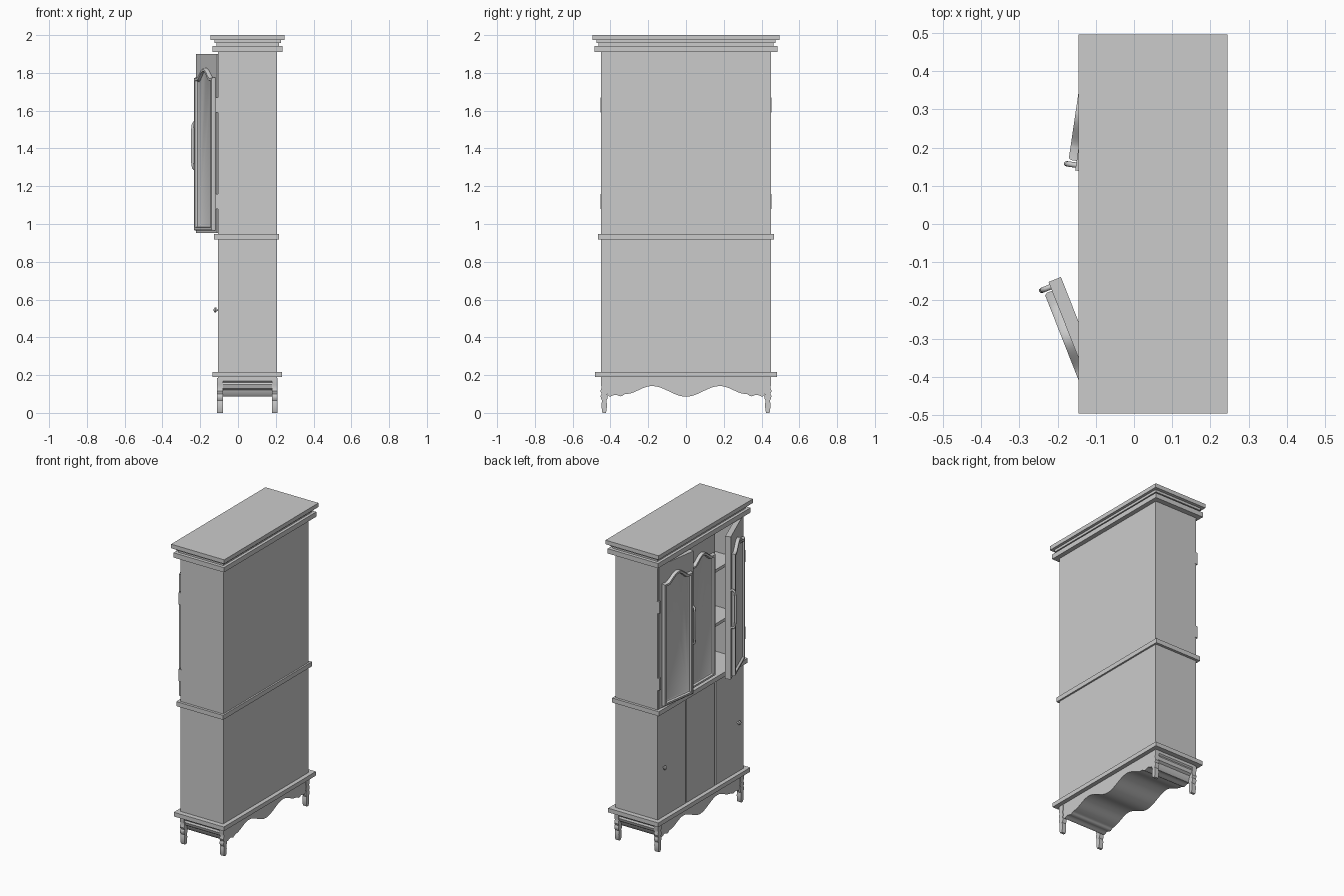
import bpy, bmesh, math
from mathutils import Vector

if "Cube" in bpy.data.objects:
    bpy.data.objects.remove(bpy.data.objects["Cube"])


def make(name, bm, smooth=False):
    bmesh.ops.recalc_face_normals(bm, faces=bm.faces)
    me = bpy.data.meshes.new(name)
    bm.to_mesh(me)
    bm.free()
    ob = bpy.data.objects.new(name, me)
    bpy.context.collection.objects.link(ob)
    if smooth:
        bpy.context.view_layer.objects.active = ob
        ob.select_set(True)
        bpy.ops.object.shade_smooth_by_angle(angle=math.radians(35))
        ob.select_set(False)
    return ob


def loft(name, loops, smooth=False):
    """Bridge equal-length closed loops and cap both ends."""
    bm = bmesh.new()
    rings = [[bm.verts.new(p) for p in lp] for lp in loops]
    n = len(rings[0])
    for a, b in zip(rings, rings[1:]):
        for i in range(n):
            j = (i + 1) % n
            bm.faces.new((a[i], a[j], b[j], b[i]))
    bm.faces.new(rings[0])
    bm.faces.new(rings[-1])
    return make(name, bm, smooth)


def box(name, x0, x1, y0, y1, z0, z1):
    rect = [(x0, y0), (x1, y0), (x1, y1), (x0, y1)]
    return loft(name, [[(x, y, z) for x, y in rect] for z in (z0, z1)])


def extrude_x(name, pts, x0, x1):
    return loft(name, [[(x, y, z) for y, z in pts] for x in (x0, x1)], True)


# Lower carcase with three flush front panels
box("lower_carcase", -0.098, 0.205, -0.448, 0.448, 0.2, 0.935)
for i, y in enumerate((-0.3, 0, 0.3)):
    w = 0.145 if i == 1 else 0.14
    box("lower_front_panel", -0.107, -0.09, y - w, y + w, 0.217, 0.92)

# Sides run full height, upper part is hollow with shelves
for s in (-1, 1):
    ys = sorted((s * 0.437, s * 0.45))
    box("side_panel", -0.107, 0.205, *ys, 0.2, 1.92)
box("back_panel", 0.19, 0.206, -0.448, 0.448, 0.2, 1.92)
box("upper_ceiling", -0.107, 0.205, -0.448, 0.448, 1.895, 1.92)
for z in (1.24, 1.6):
    box("shelf", -0.06, 0.195, -0.44, 0.44, z - 0.01, z + 0.01)

# Cornice and belt mouldings: x0, x1, half width, z0, z1
for name, x0, x1, h, z0, z1 in (
        ("cornice_lower", -0.134, 0.236, 0.485, 1.91, 1.942),
        ("cornice_neck", -0.115, 0.217, 0.463, 1.942, 1.957),
        ("cornice_step", -0.124, 0.227, 0.474, 1.957, 1.973),
        ("cornice_top", -0.145, 0.245, 0.495, 1.973, 2.0),
        ("waist_moulding", -0.127, 0.217, 0.467, 0.918, 0.948),
        ("base_moulding", -0.134, 0.234, 0.483, 0.189, 0.217)):
    box(name, x0, x1, -h, h, z0, z1)

# Scalloped skirt: half profile keys, eased and mirrored
keys = [(0, 0.086), (0.18, 0.142), (0.32, 0.1), (0.345, 0.088),
        (0.375, 0.096), (0.405, 0.086)]
half = []
for (ya, za), (yb, zb) in zip(keys, keys[1:]):
    n = 14 if yb - ya > 0.1 else 4
    for k in range(n):
        t = k / n
        half.append((ya + (yb - ya) * t,
                     za + (zb - za) * (1 - math.cos(math.pi * t)) / 2))
half += [(0.405, 0.086), (0.418, 0.1), (0.425, 0.12), (0.44, 0.13),
         (0.447, 0.15), (0.442, 0.162), (0.45, 0.17), (0.45, 0.195)]
extrude_x("scalloped_skirt", half + [(-y, z) for y, z in half[:0:-1]],
          -0.105, 0.206)

# Turned-profile feet
foot = [(0, 0.008), (0.01, 0.012), (0.045, 0.015), (0.065, 0.011),
        (0.075, 0.017), (0.09, 0.019), (0.1, 0.014), (0.115, 0.02),
        (0.135, 0.014), (0.15, 0.018), (0.185, 0.018)]
for s in (-1, 1):
    prof = [(s * 0.433 + w, z) for z, w in foot]
    prof += [(s * 0.433 - w, z) for z, w in reversed(foot)]
    for x0, x1 in ((-0.11, -0.08), (0.181, 0.21)):
        extrude_x("foot", prof, x0, x1)


# Arched outline in door coordinates (u across, z up), inset by t
def arch(L, t):
    u0, u1 = 0.025 + t, L - 0.025 - t
    pts = [(u0, 0.965 + t), (u1, 0.965 + t), (u1, 1.775 - t)]
    for k in range(21):
        q = k / 20
        rise = math.sin(math.pi * q) ** 1.5 if 0 < k < 20 else 0
        pts.append((u1 + (u0 - u1) * (0.13 + 0.74 * q), 1.775 - t + 0.05 * rise))
    return pts + [(u0, 1.775 - t)]


def door(name, pivot_y, s, angle, L, handle=True):
    a = math.radians(angle)
    along = Vector((-math.sin(a), s * math.cos(a), 0))
    out = Vector((-math.cos(a), -s * math.sin(a), 0))

    def P(u, w, z):
        return Vector((-0.11, pivot_y, z)) + along * u + out * w

    # slab
    loft(name, [[P(u, w, z) for u, w in ((0, 0), (L, 0), (L, -0.035), (0, -0.035))]
                for z in (0.952, 1.9)])
    # arched frame moulding with recessed panel
    steps = [(0, -0.002), (0, 0.014), (0.004, 0.021), (0.016, 0.021),
             (0.02, 0.008), (0.028, 0.004)]
    loft(name + "_arched_panel",
         [[P(u, w, z) for u, z in arch(L, t)] for t, w in steps], True)
    if not handle:
        return
    # bow handle
    cu = bpy.data.curves.new(name + "_handle", 'CURVE')
    cu.dimensions = '3D'
    cu.bevel_depth = 0.007
    cu.bevel_resolution = 2
    cu.use_fill_caps = True
    path = [(-0.005, 1.29), (0.012, 1.29), (0.021, 1.30), (0.025, 1.33),
            (0.025, 1.50), (0.021, 1.53), (0.012, 1.54), (-0.005, 1.54)]
    sp = cu.splines.new('POLY')
    sp.points.add(len(path) - 1)
    for p, (w, z) in zip(sp.points, path):
        p.co = (*P(L - 0.014, w, z), 1)
    sp.use_smooth = True
    bpy.context.collection.objects.link(bpy.data.objects.new(name + "_handle", cu))
    # hinges at the pivot edge
    for z in (1.12, 1.63):
        box("hinge", -0.12, -0.1, pivot_y + s * -0.012, pivot_y + s * 0.004,
            z - 0.04, z + 0.04)


door("right_door", -0.44, 1, 21.5, 0.31)
door("left_door", 0.44, -1, 8.3, 0.303)
door("centre_panel", -0.15, 1, 0, 0.3, False)

# Lower door knobs, lathed along x
for s in (-1, 1):
    prof = [(-0.1, 0.006), (-0.113, 0.006), (-0.115, 0.012), (-0.12, 0.014),
            (-0.126, 0.011), (-0.129, 0.005)]
    loft("knob", [[(x, s * 0.39 + r * math.cos(k * math.pi / 8),
                    0.545 + r * math.sin(k * math.pi / 8)) for k in range(16)]
                  for x, r in prof], True)
